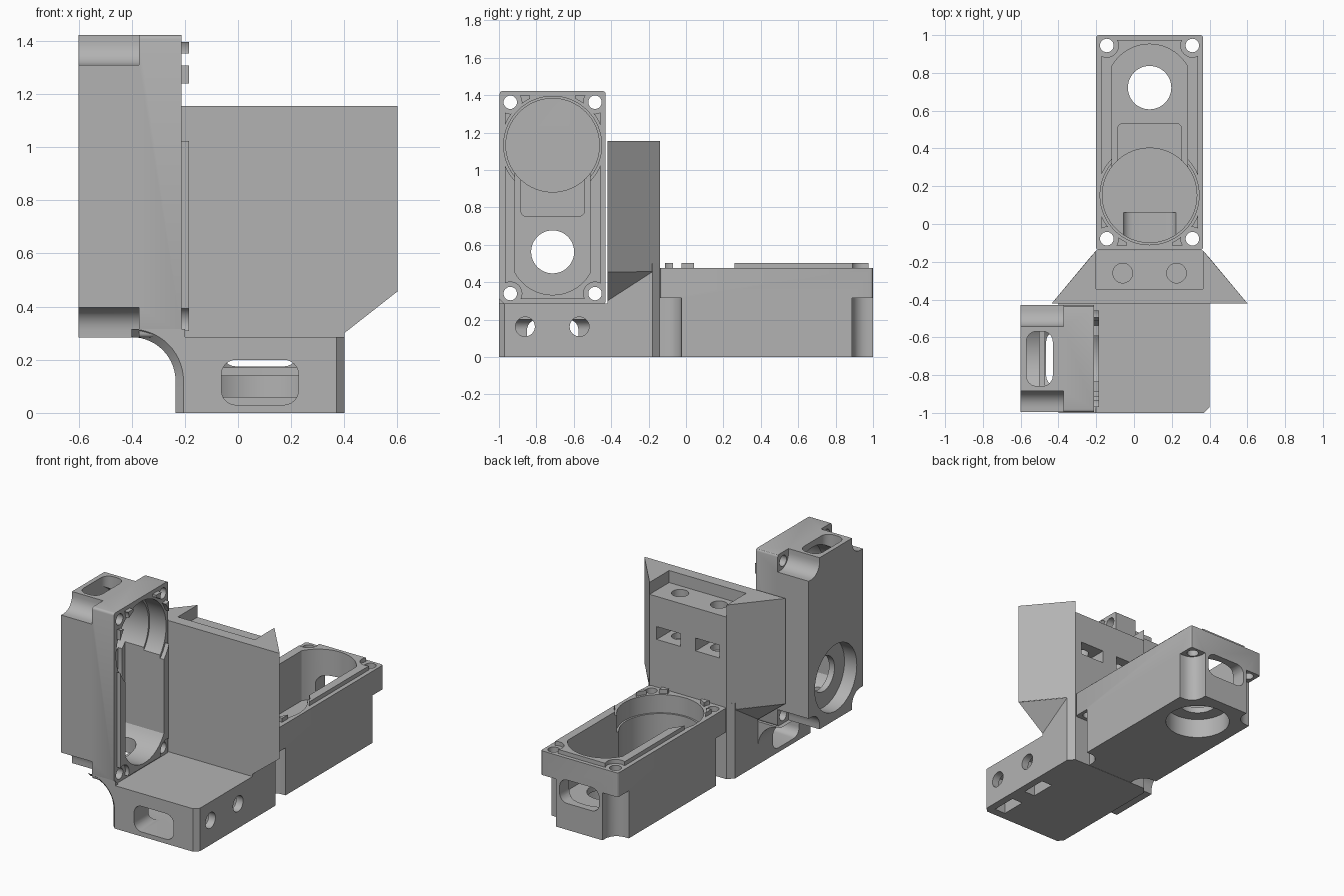
import bpy, bmesh, math
from mathutils import Matrix

if "Cube" in bpy.data.objects:
    bpy.data.objects.remove(bpy.data.objects["Cube"])

grey = bpy.data.materials.new("plain_grey")
grey.diffuse_color = (0.45, 0.45, 0.45, 1)
grey.use_nodes = True
grey.node_tree.nodes["Principled BSDF"].inputs["Base Color"].default_value = grey.diffuse_color

# Axis frames: columns are the images of the local profile axes and the extrusion axis
def frame(a, b, c, o=(0, 0, 0)):
    return Matrix(((a[0], b[0], c[0], o[0]), (a[1], b[1], c[1], o[1]),
                   (a[2], b[2], c[2], o[2]), (0, 0, 0, 1)))

X, Y, Z = (1, 0, 0), (0, 1, 0), (0, 0, 1)
UP = Matrix.Identity(4)
ALONG_X = frame(Y, Z, X)
ALONG_Y = frame(X, Z, (0, -1, 0))      # extrusion runs towards -y


def loft(name, rings, M=UP):
    bm = bmesh.new()
    rs = [[bm.verts.new(p) for p in r] for r in rings]
    n = len(rs[0])
    bm.faces.new(rs[0][::-1])
    bm.faces.new(rs[-1])
    for r, s in zip(rs, rs[1:]):
        for i in range(n):
            j = (i + 1) % n
            bm.faces.new((r[i], r[j], s[j], s[i]))
    bm.transform(M)
    bmesh.ops.recalc_face_normals(bm, faces=bm.faces)
    me = bpy.data.meshes.new(name)
    bm.to_mesh(me)
    bm.free()
    me.materials.append(grey)
    ob = bpy.data.objects.new(name, me)
    bpy.context.collection.objects.link(ob)
    return ob


def prism(pts, c0, c1, M=UP, name="cutter"):
    return loft(name, [[(a, b, c) for a, b in pts] for c in (c0, c1)], M)


def arc(cx, cy, r, a0, a1, n):
    return [(cx + r * math.cos(math.radians(a0 + (a1 - a0) * i / n)),
             cy + r * math.sin(math.radians(a0 + (a1 - a0) * i / n))) for i in range(n + 1)]


def circle(cx, cy, r, n=48):
    return arc(cx, cy, r, 0, 360, n)[:-1]


def rrect(a0, b0, a1, b1, r=0.0, n=6):
    if r == 0:
        return [(a0, b0), (a1, b0), (a1, b1), (a0, b1)]
    return (arc(a0 + r, b0 + r, r, 180, 270, n) + arc(a1 - r, b0 + r, r, 270, 360, n)
            + arc(a1 - r, b1 - r, r, 0, 90, n) + arc(a0 + r, b1 - r, r, 90, 180, n))


def combine(ob, others, op='DIFFERENCE'):
    for o in others:
        m = ob.modifiers.new("bool", 'BOOLEAN')
        m.operation, m.object, m.solver = op, o, 'EXACT'
    bpy.context.view_layer.update()
    dg = bpy.context.evaluated_depsgraph_get()
    me = bpy.data.meshes.new_from_object(ob.evaluated_get(dg))
    ob.modifiers.clear()
    ob.data = me
    for o in others:
        bpy.data.objects.remove(o)
    return ob


def smooth(ob):
    bpy.ops.object.select_all(action='DESELECT')
    ob.select_set(True)
    bpy.context.view_layer.objects.active = ob
    bpy.ops.object.shade_smooth_by_angle(angle=math.radians(30))


HALF, LEN, CIRC, BORE = 0.2835, 1.138, 0.29, 0.86
SCREWS = [(s * 0.2265, v) for s in (-1, 1) for v in (0.06, LEN - 0.055)]


# Gear housing: u = width, v = length, w = depth with the open face at the top
def housing(name, depth, pan, floor, near_slot, far_slot, bore_r, M):
    along_v = M @ ALONG_Y
    end = arc(0, BORE, 0.23, 29.6, 150.4, 20)
    pill = [(-0.2, CIRC), (0.2, CIRC)] + end
    top = depth + 0.1
    body = prism(rrect(-HALF, 0, HALF, LEN, 0.015, 3), 0, depth, M, name)
    cuts = [prism(circle(0, CIRC, 0.25, 64), pan, top, M),          # round pocket
            prism(circle(0, CIRC, 0.262, 64), depth - 0.12, top, M),  # pocket step
            prism(pill, floor, top, M),                              # long pocket
            prism(rrect(-0.17, 0.45, 0.17, 0.67, 0.03), floor - 0.03, top, M),
            prism(circle(0, BORE, 0.115), -0.1, top, M),             # shaft hole
            prism(circle(0, BORE, bore_r), -0.1, floor - 0.04, M),   # bearing seat
            prism(rrect(-0.145, near_slot[0], 0.145, near_slot[1], 0.055), -0.2, 0.1, along_v),
            prism(rrect(-0.145, far_slot[0], 0.145, far_slot[1], 0.055), -LEN - 0.1, -0.95, along_v)]
    # corner notches and screw holes
    for s in (-1, 1):
        for v0, v1 in ((-0.2, 0.113), (LEN - 0.113, LEN + 0.2)):
            u0, u1 = sorted((s * 0.17, s * 0.5))
            cuts.append(prism(rrect(u0, v0, u1, v1, 0.085), -0.1, depth - 0.16, M))
    for u, v in SCREWS:
        cuts.append(prism(circle(u, v, 0.036, 24), -0.1, top, M))
    combine(body, cuts)
    smooth(body)
    # raised locating rim
    rim = prism(rrect(-0.255, 0.025, 0.255, LEN - 0.025), depth - 0.01, depth + 0.027, M, name + "_rim")
    cuts = [prism(circle(0, CIRC, 0.277, 64), 0, top, M), prism(pill, 0, top, M),
            prism(rrect(-0.12, -0.1, 0.12, 0.2), 0, top, M)]
    cuts += [prism(circle(u, v, 0.062, 24), 0, top, M) for u, v in SCREWS]
    combine(rim, cuts)
    smooth(rim)


CX = 0.0825
housing("lying_housing", 0.475, 0.06, 0.17, (0.03, 0.2), (0.175, 0.33), 0.2,
        frame(X, Y, Z, (CX, -0.138, 0)))
housing("standing_housing", 0.388, 0.03, 0.13, (0.03, 0.17), (0.135, 0.275), 0.22,
        frame((0, -1, 0), (0, 0, -1), X, (-0.6, -0.713, 1.422)))

# Bracket: base, column, wings, gussets and fillet
def sym(pts):
    return pts + [(2 * CX - a, b) for a, b in pts[::-1]]

bracket = prism(sym([(0.37, -1), (0.4, -0.97), (0.4, -0.18), (0.365, -0.14)]), 0, 0.285, UP, "bracket")
adds = [prism(sym([(0.4, -0.42), (0.4, -0.18), (0.365, -0.14)]), 0.2, 0.5),
        prism(sym([(0.6, -0.42), (0.365, -0.14)]), 0.455, 1.155)]
for s in (-1, 1):
    x = lambda d: CX + s * d
    tri = [(x(0.3), -0.42, 0.3), (x(0.3175), -0.42, 0.3), (x(0.5175), -0.42, 0.457), (x(0.3), -0.42, 0.457)]
    back = [(x(0.3), -0.18, 0.455), (x(0.3175), -0.18, 0.455), (x(0.3176), -0.18, 0.457), (x(0.3), -0.18, 0.457)]
    adds.append(loft("gusset", [tri, back]))

def fillet_ring(r, y):
    p = [(-0.2, 0.12 + r)] + arc(-0.4, 0.12, r, 90, 0, 14) + [(-0.2, 0.12)]
    return [(a, y, b) for a, b in p]

adds.append(loft("fillet", [fillet_ring(0.195, -1), fillet_ring(0.165, -0.97), fillet_ring(0.165, -0.42)]))
combine(bracket, adds, 'UNION')

cuts = [prism(rrect(-0.2, -0.345, 0.365, -0.05), 1.075, 1.3),              # top step
        prism(rrect(-0.0625, 0.03, 0.2275, 0.2, 0.055), 0.05, 1.2, ALONG_Y),  # front passage
        prism(rrect(-0.85, 0.03, -0.575, 0.2, 0.055), -0.5, 0.1, ALONG_X)]    # side passage
for x in (-0.06, 0.225):       # top bolt holes and their nut slots
    cuts.append(prism(circle(x, -0.26, 0.052, 32), 0.75, 1.3))
    cuts.append(prism(rrect(x - 0.088, 0.79, x + 0.088, 0.875), 0.05, 0.335, ALONG_Y))
for y in (-0.86, -0.57):       # side bolt holes and their nut slots
    cuts.append(prism(circle(y, 0.162, 0.052, 32), 0.05, 0.6, ALONG_X))
    cuts.append(prism(rrect(0.27, y - 0.085, 0.35, y + 0.085), -0.1, 0.235))
combine(bracket, cuts)
smooth(bracket)
